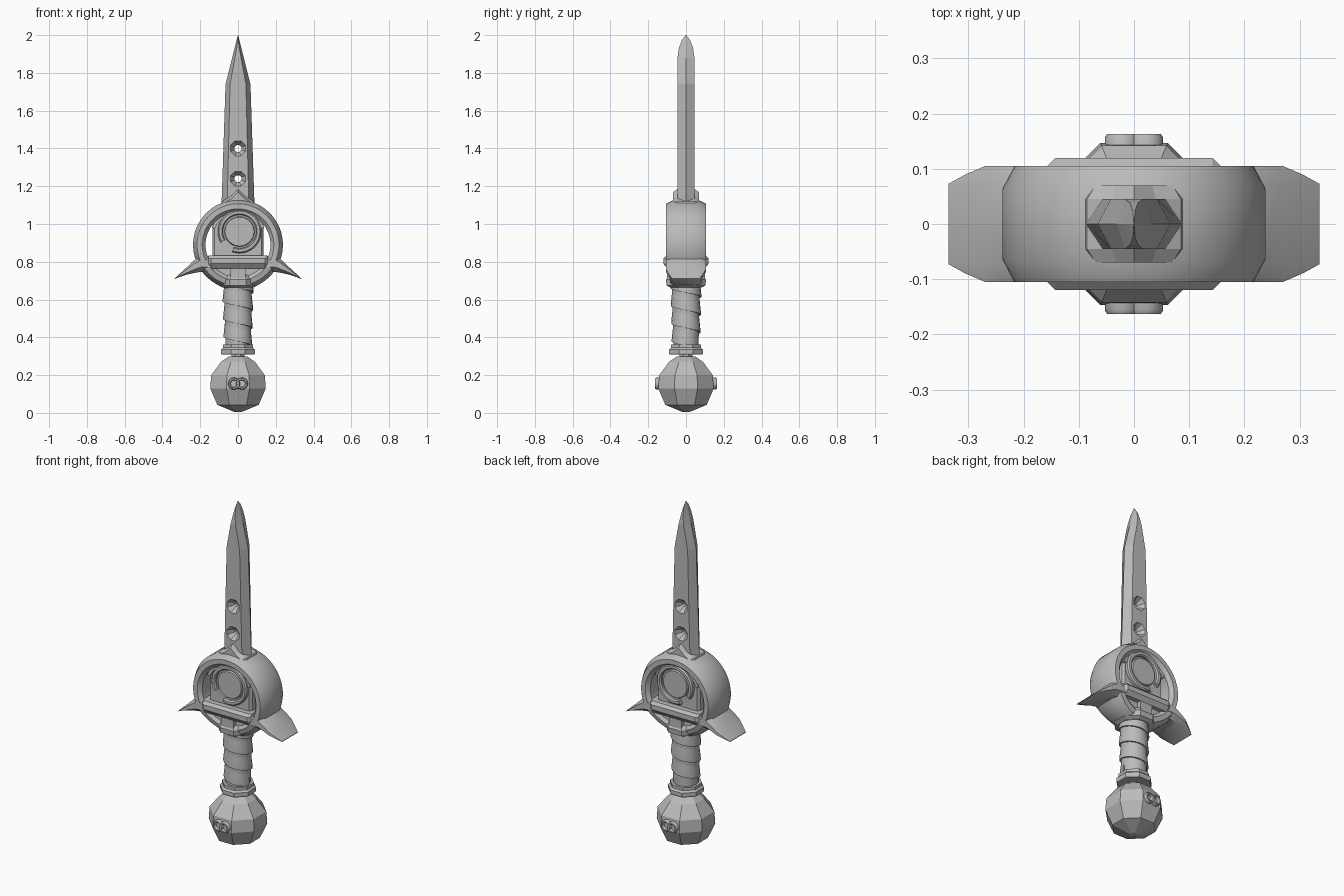
import bpy, bmesh, math
from math import pi, sin, cos

if "Cube" in bpy.data.objects:
    bpy.data.objects.remove(bpy.data.objects["Cube"])

steel = bpy.data.materials.new("grey_steel")
steel.diffuse_color = (0.5, 0.5, 0.5, 1)
steel.use_nodes = True
steel.node_tree.nodes["Principled BSDF"].inputs["Base Color"].default_value = steel.diffuse_color


def finish(name, bm, smooth=0):
    bmesh.ops.remove_doubles(bm, verts=bm.verts, dist=1e-5)
    bmesh.ops.recalc_face_normals(bm, faces=bm.faces)
    me = bpy.data.meshes.new(name)
    bm.to_mesh(me)
    bm.free()
    ob = bpy.data.objects.new(name, me)
    bpy.context.collection.objects.link(ob)
    me.materials.append(steel)
    if smooth:
        bpy.ops.object.select_all(action='DESELECT')
        ob.select_set(True)
        bpy.context.view_layer.objects.active = ob
        bpy.ops.object.shade_smooth_by_angle(angle=math.radians(smooth))
    return ob


def loft(name, sections, smooth=0, closed=False):
    """Skin equal-length closed sections; cap the ends unless the loft is closed."""
    bm = bmesh.new()
    rows = [[bm.verts.new(p) for p in s] for s in sections]
    n = len(rows[0])
    pairs = list(zip(rows, rows[1:])) + ([(rows[-1], rows[0])] if closed else [])
    for a, b in pairs:
        for i in range(n):
            j = (i + 1) % n
            bm.faces.new((a[i], a[j], b[j], b[i]))
    if not closed:
        bm.faces.new(rows[0])
        bm.faces.new(rows[-1])
    return finish(name, bm, smooth)


def lathe_z(name, profile, sides, smooth=0):
    """Revolve (radius, z) with flat sides facing front."""
    return loft(name, [[(r / cos(pi / sides) * cos(2 * pi * (i + .5) / sides),
                         r / cos(pi / sides) * sin(2 * pi * (i + .5) / sides), z)
                        for i in range(sides)] for r, z in profile], smooth)


def lathe_y(name, profile, sides, x, z, smooth=0):
    """Revolve (radius, y) around a front-to-back axis."""
    return loft(name, [[(x + r * cos(2 * pi * (i + .5) / sides), y,
                         z + r * sin(2 * pi * (i + .5) / sides))
                        for i in range(sides)] for r, y in profile], smooth)


def arc_band(name, profile, x, z, start, sweep, segs, smooth=35, taper=None):
    """Sweep a closed (radius, y) profile along an arc in the front plane."""
    full = sweep >= 2 * pi - 1e-6
    secs = []
    for k in range(segs if full else segs + 1):
        a = start + sweep * k / segs
        pts = [(x + r * cos(a), y, z + r * sin(a)) for r, y in profile]
        if taper:
            pts = [(px, py * taper(pz), pz) for px, py, pz in pts]
        secs.append(pts)
    return loft(name, secs, smooth, full)


# Blade: hexagonal section running to a rounded point
stations = [(1.08, .088, .058, .045), (1.74, .066, .042, .045), (1.88, .031, .016, .045),
            (1.93, .018, .007, .038), (1.97, .008, .002, .024), (2.0, .0005, .0003, .002)]
blade = loft("blade", [[(w, 0, z), (f, t, z), (-f, t, z), (-w, 0, z), (-f, -t, z), (f, -t, z)]
                       for z, w, f, t in stations])

# Countersunk holes through the blade
for z in (1.24, 1.40):
    cutter = lathe_y("hole_cutter", [(.046, -.05), (.019, -.012), (.019, .012), (.046, .05)], 8, 0, z)
    cutter.hide_render = True
    cutter.hide_viewport = True
    m = blade.modifiers.new("hole", 'BOOLEAN')
    m.operation = 'DIFFERENCE'
    m.solver = 'EXACT'
    m.object = cutter

# Peaked socket at the blade root
outline = [(-.095, 1.09), (.095, 1.09), (.085, 1.12), (.04, 1.145), (0, 1.185),
           (-.04, 1.145), (-.085, 1.12)]
loft("blade_socket", [[(x * s, y, 1.09 + (z - 1.09) * s) for x, z in outline]
                      for y, s in ((-.07, .82), (-.045, 1), (.045, 1), (.07, .82))])

# Round guard ring, thinner towards the bottom
arc_band("guard_ring", [(.238, -.065), (.238, .065), (.217, .105), (.19, .105), (.172, .085),
                        (.172, -.085), (.19, -.105), (.217, -.105)],
         0, .89, 0, 2 * pi, 48,
         taper=lambda z: 1 if z > .78 else 1 - .33 * (.78 - z) / .13)

# Centre plate inside the ring
plate = [(-.09, .69), (.09, .69), (.135, .75), (.135, 1.0), (.1, 1.06), (-.1, 1.06),
         (-.135, 1.0), (-.135, .75)]
loft("centre_plate", [[(x * s, y, .88 + (z - .88) * s) for x, z in plate]
                      for y, s in ((-.075, .92), (-.06, 1), (.06, 1), (.075, .92))])

# Dial discs and broken raised rims on both faces
for side in (-1, 1):
    lathe_y("dial", [(.115, 0), (.115, side * .078), (.08, side * .08), (.076, side * .09)],
            32, .008, .96, 35)
    arc_band("dial_rim", [(.115, side * .07), (.115, side * .092), (.108, side * .1),
                          (.094, side * .1), (.088, side * .092), (.088, side * .07)],
             .008, .96, math.radians(250), math.radians(320), 32)
    # Low arch over the dial
    arc_band("dial_arch", [(.148, side * .06), (.148, side * .085), (.13, side * .085),
                           (.13, side * .06)], 0, .93, math.radians(20), math.radians(140), 18)


# Swept wings of the crossguard
def wing_section(x, top, bottom, y_out, y_in):
    c = (top - bottom) * .28
    half = [(y_in, top), (y_out, top - c), (y_out, bottom + c), (y_in, bottom)]
    return [(x, y, z) for y, z in half] + [(x, -y, z) for y, z in reversed(half)]


wing = [(.13, .825, .752, .105, .075), (.165, .833, .75, .105, .075), (.2, .834, .746, .105, .075),
        (.235, .805, .74, .105, .074), (.27, .772, .732, .105, .073),
        (.305, .74, .721, .09, .073), (.336, .711, .708, .073, .072)]
for sx, side in ((-1, "left"), (1, "right")):
    loft(side + "_wing", [wing_section(sx * x, *rest) for x, *rest in wing], 25)

# Horizontal crossbar with chamfered ends
bar = [(.12, .79), (.12, .818), (.105, .833), (-.105, .833), (-.12, .818), (-.12, .79),
       (-.1, .765), (.1, .765)]
loft("crossbar", [[(x, y * s, z) for y, z in bar]
                  for x, s in ((-.157, .88), (-.142, 1), (.142, 1), (.157, .88))])

# Small key block beneath the crossbar
loft("key_block", [[(sx * w, sy * .1, z) for sx, sy in ((1, 1), (-1, 1), (-1, -1), (1, -1))]
                   for z, w in ((.70, .03), (.725, .04), (.78, .04))])

# Collars at either end of the grip
lathe_z("upper_collar", [(.085, .665), (.103, .675), (.106, .705), (.09, .73)], 8)
lathe_z("lower_collar", [(.086, .308), (.09, .315), (.09, .335), (.08, .345), (.08, .362)], 8)

# Grip core with a spiral wrap
lathe_z("grip_core", [(.066, .34), (.074, .69)], 16, 35)
turns, per, pitch = 3.4, 20, .094
wrap = []
for k in range(int(turns * per) + 1):
    a, z = -2 * pi * k / per, .355 + pitch * k / per
    base = .069 + .008 * (z - .355) / .32
    wrap.append([(r * cos(a), r * sin(a), z + dz) for r, dz in
                 ((.05, 0), (base + .006, 0), (base + .006, .012), (base - .002, .088), (.05, .088))])
loft("grip_wrap", wrap, 30)

# Faceted pommel and its neck
lathe_z("pommel", [(.02, .005), (.11, .043), (.147, .13), (.142, .2), (.09, .27), (.05, .298)], 8)
lathe_z("pommel_neck", [(.035, .28), (.035, .33)], 8)

# Paired ring ornaments on the pommel
for side in (-1, 1):
    for x in (-.021, .021):
        arc_band("pommel_link", [(.032, side * .135), (.032, side * .156), (.028, side * .163),
                                 (.021, side * .163), (.018, side * .156), (.018, side * .135)],
                 x, .155, 0, 2 * pi, 16)
